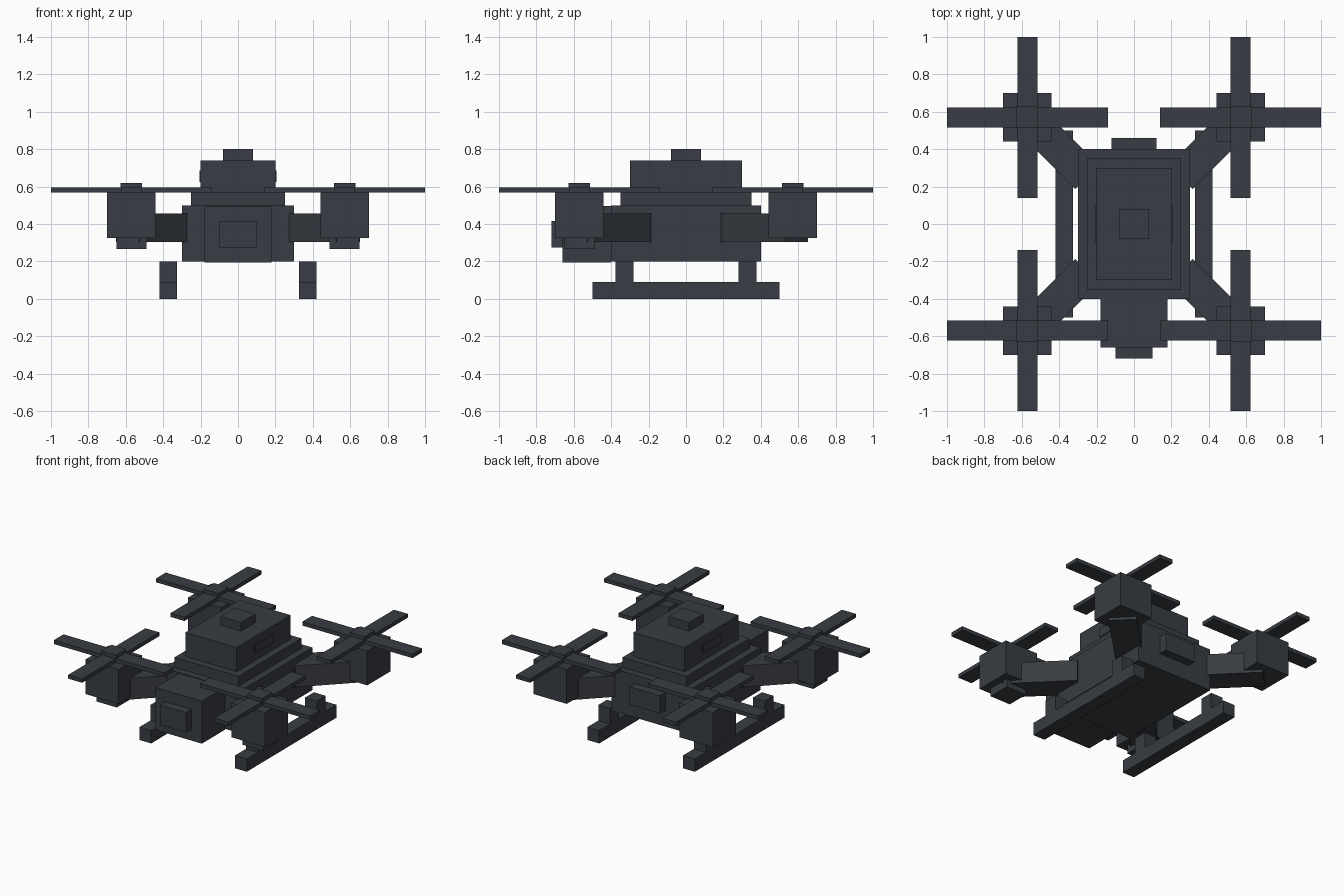
import bpy
import bmesh
import math
from mathutils import Matrix

cube = bpy.data.objects.get("Cube")
if cube:
    bpy.data.objects.remove(cube, do_unlink=True)

COLOUR = (0.040, 0.046, 0.056, 1.0)
slate = bpy.data.materials.new("dark slate")
slate.use_nodes = True
slate.diffuse_color = COLOUR
slate.node_tree.nodes["Principled BSDF"].inputs["Base Color"].default_value = COLOUR


def box(name, x, y, z, turn=0.0):
    """Box from (min, max) ranges, turned about the vertical through its centre."""
    size = [r[1] - r[0] for r in (x, y, z)]
    centre = [(r[0] + r[1]) / 2 for r in (x, y, z)]
    bm = bmesh.new()
    bmesh.ops.create_cube(bm, size=1.0, matrix=Matrix.Diagonal((*size, 1.0)))
    mesh = bpy.data.meshes.new(name)
    bm.to_mesh(mesh)
    bm.free()
    mesh.materials.append(slate)
    ob = bpy.data.objects.new(name, mesh)
    ob.location = centre
    ob.rotation_euler.z = turn
    bpy.context.collection.objects.link(ob)
    return ob


def around(c, half):
    return (c - half, c + half)


# Stacked body
box("body", (-0.30, 0.30), (-0.40, 0.40), (0.20, 0.50))
box("upper_deck", (-0.25, 0.25), (-0.35, 0.35), (0.50, 0.57))
box("canopy", (-0.20, 0.20), (-0.30, 0.30), (0.57, 0.74))
box("top_sensor", (-0.08, 0.08), (-0.08, 0.08), (0.74, 0.80))

# Nose camera and rear unit
box("nose", (-0.18, 0.18), (-0.66, -0.40), (0.195, 0.495))
box("nose_lens", (-0.10, 0.10), (-0.72, -0.66), (0.275, 0.415))
box("rear_unit", (-0.12, 0.12), (0.40, 0.46), (0.315, 0.44))

for sx, side in ((1, "left"), (-1, "right")):
    # Canopy side panel
    box(f"{side}_canopy_panel", around(sx * 0.20, 0.006), (-0.10, 0.10), (0.625, 0.685))

    # Landing skid with two posts
    box(f"{side}_skid", around(sx * 0.373, 0.046), (-0.50, 0.50), (0.0, 0.09))
    for sy, end in ((-1, "front"), (1, "rear")):
        name = f"{end}_{side}"
        box(f"{name}_skid_post", around(sx * 0.373, 0.046), around(sy * 0.33, 0.048), (0.09, 0.20))

        # Diagonal arm
        box(f"{name}_arm", around(sx * 0.42, 0.24), around(sy * 0.42, 0.09),
            (0.305, 0.455), sx * sy * math.pi / 4)

        # Motor, hub and crossed blades
        cx, cy = sx * 0.57, sy * 0.57
        box(f"{name}_motor", around(cx, 0.13), around(cy, 0.13), (0.325, 0.568))
        box(f"{name}_hub", around(cx, 0.057), around(cy, 0.057), (0.568, 0.62))
        box(f"{name}_blade_across", around(cx, 0.43), around(cy, 0.054), (0.568, 0.595))
        box(f"{name}_blade_along", around(cx, 0.054), around(cy, 0.43), (0.568, 0.595))
        if sy < 0:
            box(f"{name}_motor_base", around(cx, 0.08), around(cy, 0.08), (0.267, 0.325))
